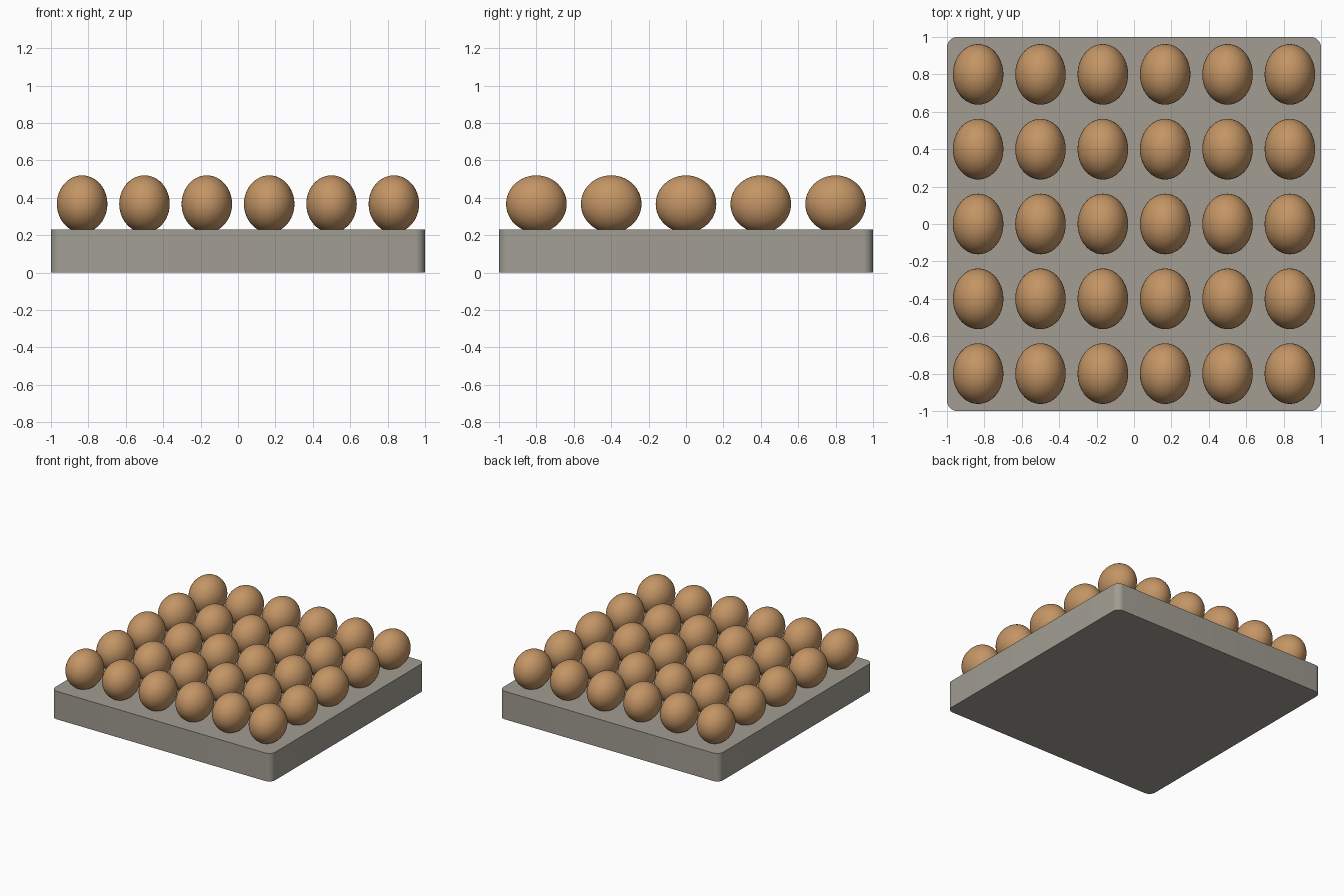
import bpy, bmesh
from mathutils import Matrix

if "Cube" in bpy.data.objects:
    bpy.data.objects.remove(bpy.data.objects["Cube"])


def material(name, rgb):
    m = bpy.data.materials.new(name)
    m.diffuse_color = (*rgb, 1)
    m.use_nodes = True
    m.node_tree.nodes["Principled BSDF"].inputs["Base Color"].default_value = m.diffuse_color
    return m


def add_object(name, bm, mat):
    me = bpy.data.meshes.new(name)
    bm.to_mesh(me)
    bm.free()
    ob = bpy.data.objects.new(name, me)
    bpy.context.collection.objects.link(ob)
    me.materials.append(mat)
    return ob


shell = material("eggshell", (0.55, 0.30, 0.13))
pulp = material("grey_pulp", (0.36, 0.34, 0.29))

# Tray: flat slab with rounded vertical corners
TRAY_H = 0.23
bm = bmesh.new()
bmesh.ops.create_cube(bm, size=1, matrix=Matrix.Translation((0, 0, TRAY_H / 2))
                      @ Matrix.Diagonal((2, 2, TRAY_H, 1)))
corners = [e for e in bm.edges if abs(e.verts[0].co.z - e.verts[1].co.z) > 0.1]
bmesh.ops.bevel(bm, geom=corners, offset=0.055, segments=8, profile=0.5,
                affect='EDGES')
tray = add_object("tray", bm, pulp)
bpy.context.view_layer.objects.active = tray
tray.select_set(True)
bpy.ops.object.shade_smooth_by_angle()

# Egg: one ellipsoid mesh lying along y, shared by every egg
bm = bmesh.new()
bmesh.ops.create_uvsphere(bm, u_segments=48, v_segments=24, radius=1,
                          matrix=Matrix.Diagonal((0.135, 0.162, 0.153, 1)))
for f in bm.faces:
    f.smooth = True
egg = add_object("egg", bm, shell)

# Grid of six by five eggs, sunk a little into the tray
for i in range(6):
    for j in range(5):
        ob = egg
        if i or j:
            ob = egg.copy()
            bpy.context.collection.objects.link(ob)
        ob.name = f"egg_{i + 1}_{j + 1}"
        ob.location = ((i - 2.5) / 3, (j - 2) * 0.4, 0.367)
